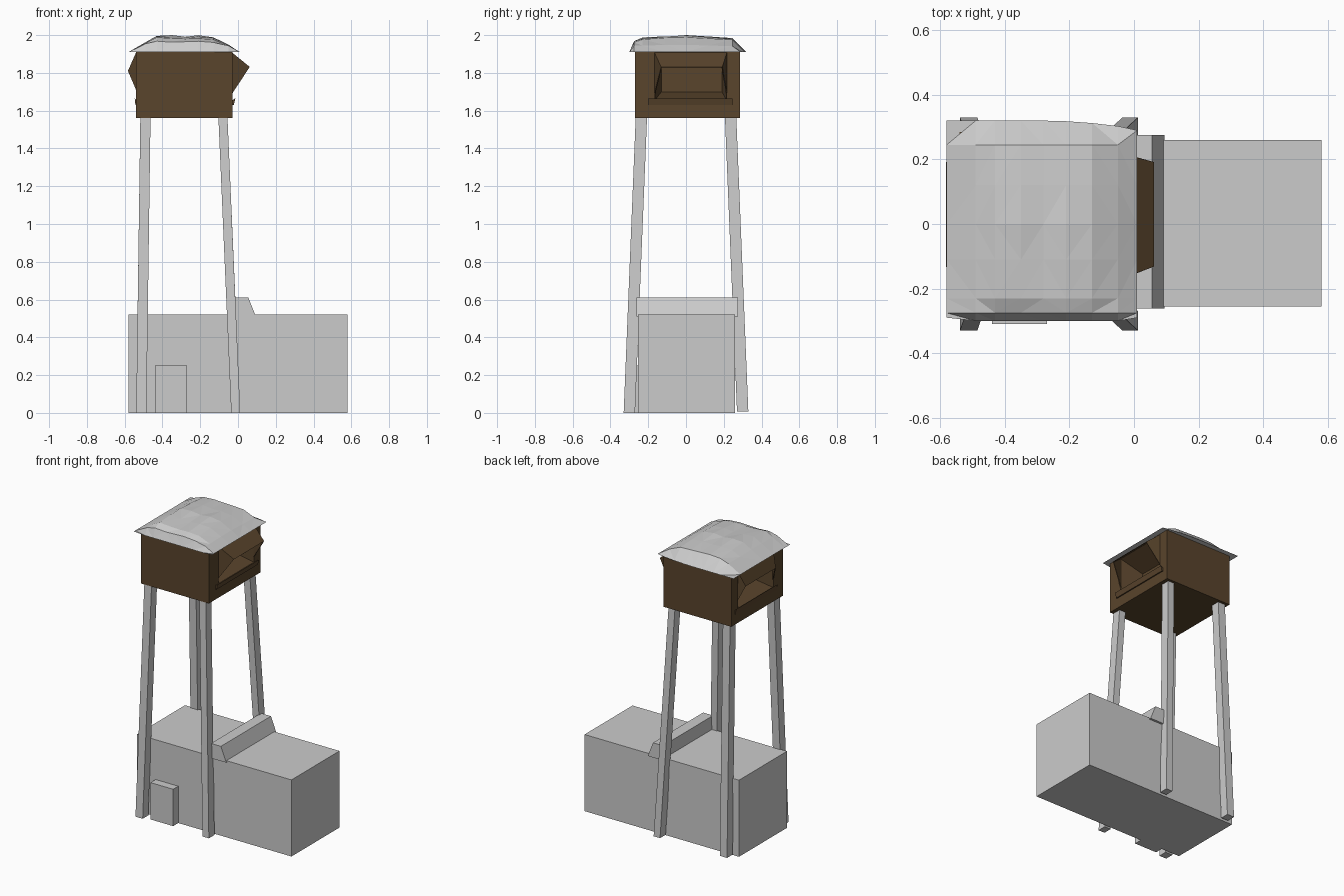
import bpy, bmesh, random

if "Cube" in bpy.data.objects:
    bpy.data.objects.remove(bpy.data.objects["Cube"])

random.seed(4)
brown = bpy.data.materials.new("brown_wood")
brown.diffuse_color = (0.10, 0.058, 0.025, 1)
brown.use_nodes = True
brown.node_tree.nodes["Principled BSDF"].inputs["Base Color"].default_value = brown.diffuse_color


def finish(name, bm, mat=None, solid=True):
    if solid:
        bmesh.ops.recalc_face_normals(bm, faces=bm.faces)
    me = bpy.data.meshes.new(name)
    bm.to_mesh(me)
    bm.free()
    ob = bpy.data.objects.new(name, me)
    bpy.context.collection.objects.link(ob)
    if mat:
        me.materials.append(mat)
    return ob


def loft(name, rings, mat=None):
    """Join equal-length point rings and cap both ends."""
    bm = bmesh.new()
    vs = [[bm.verts.new(p) for p in r] for r in rings]
    n = len(vs[0])
    for a, b in zip(vs, vs[1:]):
        for i in range(n):
            j = (i + 1) % n
            bm.faces.new((a[i], a[j], b[j], b[i]))
    bm.faces.new(vs[0])
    bm.faces.new(vs[-1])
    return finish(name, bm, mat)


def rect_z(x0, x1, y0, y1, z):
    return [(x0, y0, z), (x1, y0, z), (x1, y1, z), (x0, y1, z)]


def rect_x(x, y0, y1, z0, z1):
    return [(x, y0, z0), (x, y1, z0), (x, y1, z1), (x, y0, z1)]


def box(name, x, y, z, mat=None):
    return loft(name, [rect_z(*x, *y, z[0]), rect_z(*x, *y, z[1])], mat)


# Ground building, raised parapet and door block
box("base_block", (-0.58, 0.58), (-0.255, 0.26), (0, 0.52))
profile = [(-0.02, 0.51), (0.095, 0.51), (0.055, 0.61), (-0.02, 0.61)]
loft("parapet", [[(x, y, z) for x, z in profile] for y in (-0.262, 0.275)])
box("door_block", (-0.44, -0.27), (-0.31, -0.25), (0, 0.25))

# Four leaning legs
for side, xb, xt, w in (("left", -0.512, -0.49, 0.027), ("right", -0.012, -0.08, 0.024)):
    for end, s in (("front", -1), ("back", 1)):
        rings = []
        for x, y, z in ((xb, 0.30 * s, 0.0 if s < 0 else 0.008), (xt, 0.236 * s, 1.57)):
            rings.append(rect_z(x - w, x + w, y - 0.03, y + 0.03, z))
        loft(f"{end}_{side}_leg", rings)

# Cabin with a tapered window recess at both ends
outer = (-0.27, 0.285, 1.56, 1.91)
opening = (-0.165, 0.215, 1.655, 1.90)
inner = (-0.13, 0.19, 1.70, 1.83)
loft("cabin", [rect_x(-0.38, *inner), rect_x(-0.54, *opening), rect_x(-0.54, *outer),
               rect_x(-0.03, *outer), rect_x(-0.03, *opening), rect_x(-0.18, *inner)], brown)

# Window hoods with triangular cheeks, and sills below
for side, xw, xo, zo, zl in (("right", -0.032, 0.06, 1.83, 1.69), ("left", -0.538, -0.58, 1.81, 1.71)):
    bm = bmesh.new()
    tl, tr, ol, orr, ll, lr = [bm.verts.new(p) for p in (
        (xw, -0.165, 1.905), (xw, 0.215, 1.905), (xo, -0.13, zo), (xo, 0.19, zo),
        (xw, -0.165, zl), (xw, 0.215, zl))]
    for f in ((tl, tr, orr, ol), (tl, ol, ll), (tr, lr, orr)):
        bm.faces.new(f)
    hood = finish(side + "_window_hood", bm, brown)
    mod = hood.modifiers.new("thickness", 'SOLIDIFY')
    mod.thickness = 0.006
    mod.offset = 0
    d = 1 if side == "right" else -0.5
    loft(side + "_window_sill", [
        [(xw, y, 1.63), (xw + 0.01 * d, y, 1.63), (xw + 0.018 * d, y, 1.665), (xw, y, 1.655)]
        for y in (-0.20, 0.245)], brown)

# Snow-covered roof: lumpy crown over a flat eave outline
px = [(-0.58, 0), (-0.49, .055), (-0.43, .088), (-0.35, .09), (-0.28, .08),
      (-0.21, .088), (-0.13, .075), (-0.05, .036), (0.01, 0)]
py = [(-0.30, 0), (-0.275, .055), (-0.23, .076), (-0.11, .082), (0.0, .09),
      (0.12, .080), (0.245, .072), (0.32, 0)]
bm = bmesh.new()
grid = []
for i, (x, hx) in enumerate(px):
    row = []
    for j, (y, hy) in enumerate(py):
        h = min(hx, hy) * 0.6 + hx * hy / 0.09 * 0.4
        yy = y
        if 0 < i < 8 and 0 < j < 7:
            h = min(0.09, h + random.uniform(-0.004, 0.004))
        if j == 7 and i > 4:
            yy -= 0.03 * ((i - 4) / 4) ** 2
        if j == 0 and i in (0, 8):
            yy += 0.01
        row.append(bm.verts.new((x, yy, 1.91 + h)))
    grid.append(row)
for i in range(len(px) - 1):
    for j in range(len(py) - 1):
        bm.faces.new((grid[i][j], grid[i + 1][j], grid[i + 1][j + 1], grid[i][j + 1]))
bmesh.ops.triangulate(bm, faces=bm.faces)
rim = ([r[0] for r in grid] + grid[-1][1:] + [r[-1] for r in grid[-2::-1]] + grid[0][-2:0:-1])
bm.faces.new(rim)
finish("snowy_roof", bm)
